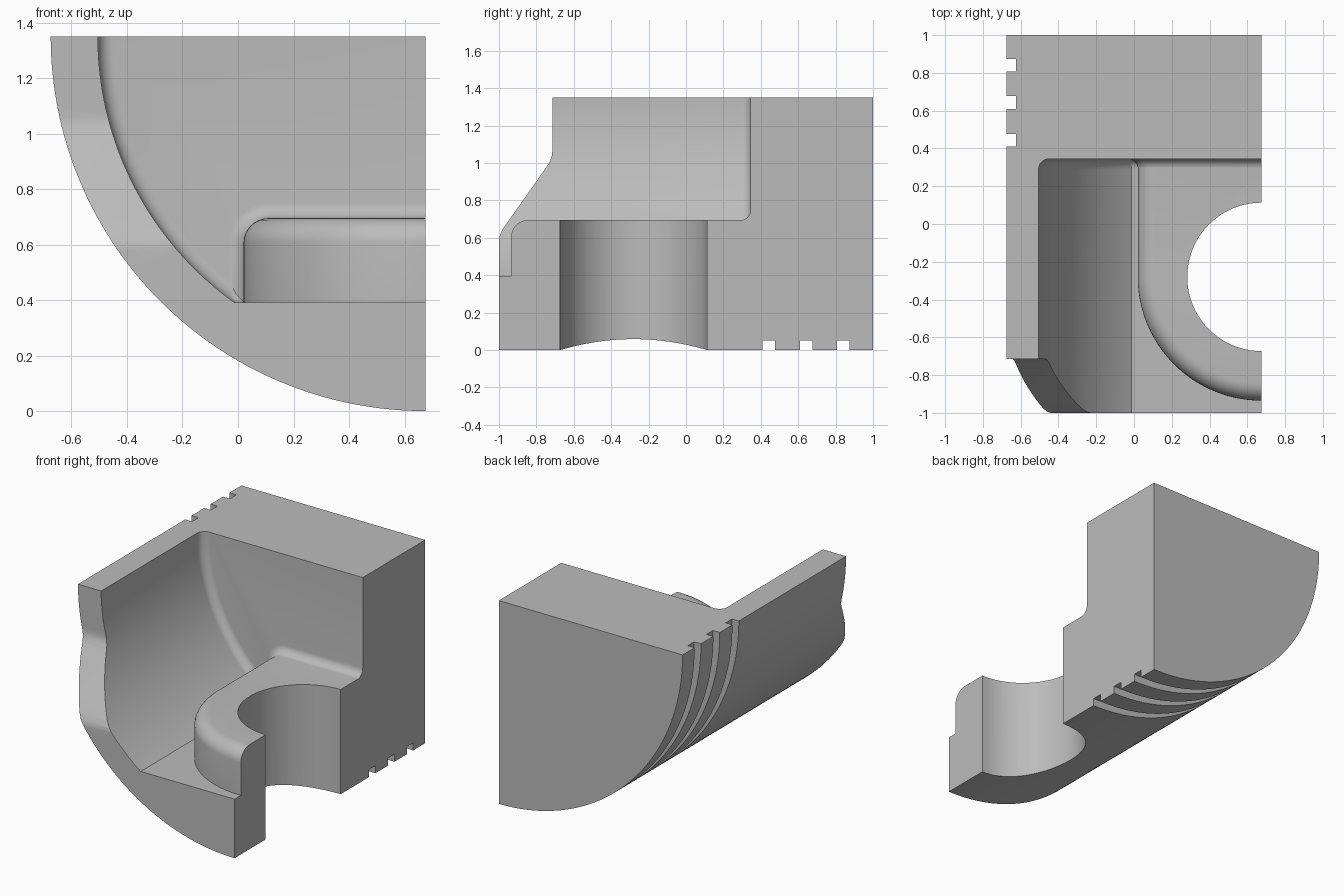
import bpy, bmesh
from math import sin, cos, pi

cube = bpy.data.objects.get("Cube")
if cube:
    bpy.data.objects.remove(cube, do_unlink=True)

# Main dimensions: barrel axis runs along y, pin axis along z
CX, CZ = 0.675, 1.35
R_OUT, R_IN, R_GROOVE = 1.35, 1.18, 1.30
FLOOR, CROWN = 0.392, 0.345
PIN_Y, PIN_R, BOSS_R, BOSS_TOP, ROUND = -0.28, 0.393, 0.655, 0.695, 0.09
OVER = 0.85  # overshoot past the section plane, trimmed at the end

metal = bpy.data.materials.new("plain_grey")
metal.use_nodes = True
grey = (0.5, 0.5, 0.5, 1)
metal.diffuse_color = grey
metal.node_tree.nodes["Principled BSDF"].inputs["Base Color"].default_value = grey


def loft(name, rings):
    """Closed solid through rings of equal point count."""
    bm = bmesh.new()
    loops = [[bm.verts.new(p) for p in ring] for ring in rings]
    for a, b in zip(loops, loops[1:]):
        for i in range(len(a)):
            j = (i + 1) % len(a)
            bm.faces.new((a[i], a[j], b[j], b[i]))
    bm.faces.new(loops[0])
    bm.faces.new(loops[-1])
    bmesh.ops.recalc_face_normals(bm, faces=bm.faces)
    mesh = bpy.data.meshes.new(name)
    bm.to_mesh(mesh)
    bm.free()
    mesh.materials.append(metal)
    ob = bpy.data.objects.new(name, mesh)
    bpy.context.collection.objects.link(ob)
    return ob


def along_y(profile, y):
    return [(x, y, z) for x, z in profile]


def arc(cx, cy, r, a0, a1, n):
    return [(cx + r * cos(a0 + (a1 - a0) * i / n),
             cy + r * sin(a0 + (a1 - a0) * i / n)) for i in range(n + 1)]


def combine(target, tool, operation):
    mod = target.modifiers.new("combine", 'BOOLEAN')
    mod.operation, mod.solver, mod.object = operation, 'EXACT', tool
    bpy.ops.object.select_all(action='DESELECT')
    bpy.context.view_layer.objects.active = target
    target.select_set(True)
    bpy.ops.object.modifier_apply(modifier=mod.name)
    bpy.data.objects.remove(tool, do_unlink=True)


STEPS = [pi / 2 * i / 8 for i in range(9)]

# Outer quarter barrel
quarter = arc(CX, CZ, R_OUT, pi, 1.5 * pi, 64) + [(OVER, 0), (OVER, CZ)]
body = loft("piston_section", [along_y(quarter, -1), along_y(quarter, 1)])


# Inner cavity with a rounded edge against the crown
def cavity_profile(inset):
    r, floor = R_IN - inset, FLOOR + inset
    end = math_angle(r, floor)
    return ([(CX - r, 1.6)] + arc(CX, CZ, r, pi, end, 48)
            + [(OVER + 0.2, floor), (OVER + 0.2, 1.6)])


def math_angle(r, floor):
    from math import asin
    return pi + asin((CZ - floor) / r)


FILLET = 0.055
rings = [along_y(cavity_profile(0), -1.3)]
for a in STEPS:
    rings.append(along_y(cavity_profile(FILLET * (1 - cos(a))),
                         CROWN - FILLET + FILLET * sin(a)))
combine(body, loft("cavity_cutter", rings), 'DIFFERENCE')


# Pin boss: U-shaped block with a rounded top edge
def boss_ring(r, z):
    pts = ([(CX - r, 0.6)] + arc(CX, PIN_Y, r, pi, 1.5 * pi, 40)
           + [(OVER, PIN_Y - r), (OVER, 0.6)])
    return [(x, y, z) for x, y in pts]


rings = [boss_ring(BOSS_R, 0.3)]
for a in STEPS:
    rings.append(boss_ring(BOSS_R - ROUND * (1 - cos(a)),
                           BOSS_TOP - ROUND + ROUND * sin(a)))
combine(body, loft("pin_boss", rings), 'UNION')


# Fillet where the boss runs into the crown
def fillet_profile(o):
    corner = arc(CX - BOSS_R + ROUND, BOSS_TOP - ROUND, ROUND + o, pi, pi / 2, 8)
    return [(CX - BOSS_R - o, 0.3)] + corner + [(OVER, BOSS_TOP + o), (OVER, 0.3)]


rings = [along_y(fillet_profile(FILLET * (1 - cos(a)) - 0.001),
                 CROWN - FILLET + FILLET * sin(a)) for a in STEPS]
rings.append(along_y(fillet_profile(FILLET - 0.001), 0.5))
combine(body, loft("boss_fillet", rings), 'UNION')

# Pin bore
bore = arc(CX, PIN_Y, PIN_R, 0, 2 * pi, 80)[:-1]
combine(body, loft("bore_cutter", [[(x, y, z) for x, y in bore]
                                   for z in (-0.3, 1.0)]), 'DIFFERENCE')

# Ring grooves
band = ([(CX - R_GROOVE, 1.6)] + arc(CX, CZ, R_GROOVE, pi, 1.5 * pi, 64)
        + [(OVER + 0.2, CZ - R_GROOVE), (OVER + 0.2, CZ - 1.5)]
        + arc(CX, CZ, 1.5, 1.5 * pi, pi, 64) + [(CX - 1.5, 1.6)])
for y in (0.41, 0.61, 0.807):
    combine(body, loft("groove_cutter", [along_y(band, y), along_y(band, y + 0.067)]),
            'DIFFERENCE')

# Sloped relief at the open end of the skirt
slope = [(-1.3, 0.58), (-1, 0.59), (-0.995, 0.615), (-0.978, 0.65),
         (-0.745, 0.98), (-0.727, 1.01), (-0.718, 1.035), (-0.715, 1.06),
         (-0.715, 1.7), (-1.3, 1.7)]
combine(body, loft("relief_cutter", [[(x, y, z) for y, z in slope]
                                     for x in (-1.2, 1.2)]), 'DIFFERENCE')

# Flat section plane
box = [(-1.5, -0.5), (1.5, -0.5), (1.5, 2), (-1.5, 2)]
combine(body, loft("section_cutter", [[(x, y, z) for y, z in box]
                                      for x in (CX, 1.5)]), 'DIFFERENCE')

bpy.ops.object.shade_smooth_by_angle(angle=pi / 6)
